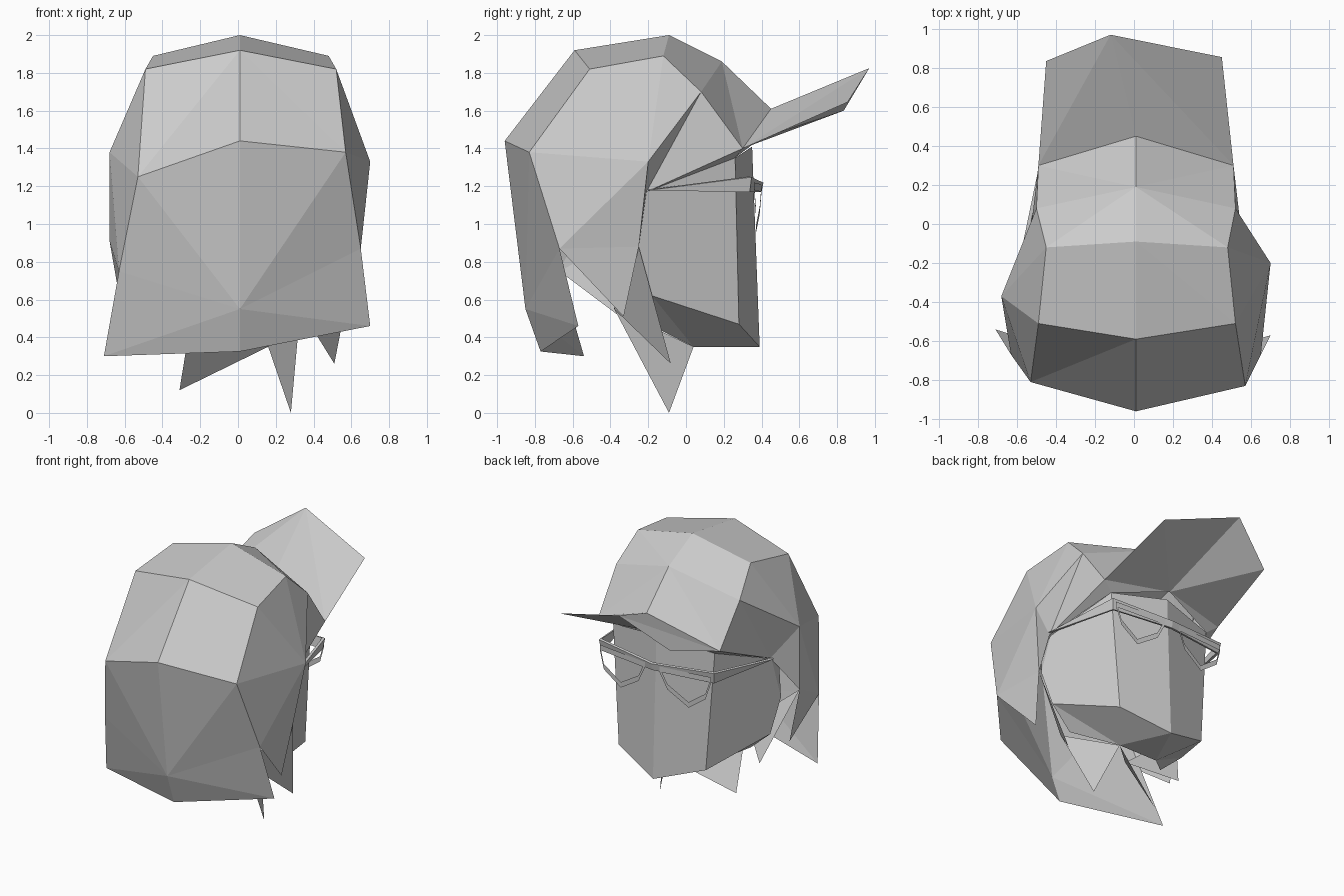
import bpy
import bmesh

cube = bpy.data.objects.get("Cube")
if cube:
    bpy.data.objects.remove(cube, do_unlink=True)

grey = bpy.data.materials.new("plain_grey")
grey.use_nodes = True
tone = (0.6, 0.6, 0.6, 1)
grey.diffuse_color = tone
grey.node_tree.nodes["Principled BSDF"].inputs["Base Color"].default_value = tone


def part(name, points, faces, mirror=False, thickness=0, rim=0):
    """Faceted part: each word in faces lists the corner letters of one face."""
    bm = bmesh.new()
    verts = {key: bm.verts.new(co) for key, co in points.items()}
    for word in faces.split():
        bm.faces.new([verts[key] for key in word])
    if rim:
        inner = bm.faces[:]
        bmesh.ops.inset_region(bm, faces=inner, thickness=rim, use_boundary=True)
        bmesh.ops.delete(bm, geom=inner, context='FACES')
    bmesh.ops.recalc_face_normals(bm, faces=bm.faces)
    mesh = bpy.data.meshes.new(name)
    bm.to_mesh(mesh)
    bm.free()
    mesh.materials.append(grey)
    obj = bpy.data.objects.new(name, mesh)
    bpy.context.collection.objects.link(obj)
    if mirror:
        mod = obj.modifiers.new("mirror", 'MIRROR')
        mod.merge_threshold = 0.002
    if thickness:
        mod = obj.modifiers.new("thickness", 'SOLIDIFY')
        mod.thickness = thickness
        mod.offset = 0
    return obj


# Key points: a crown, b back crown, c back, g back edge, k corner of the hair,
# f widest point, j front edge, t tip, h cap side, e temple, v cap front,
# d forehead corner; then n, w, x strand root, side tip and lower tip
right = dict(a=(0.48, -0.12, 1.89), b=(0.52, -0.51, 1.82), c=(0.57, -0.83, 1.38),
             g=(0.65, -0.67, 0.87), k=(0.70, -0.57, 0.46), f=(0.70, -0.2, 1.33),
             j=(0.63, -0.25, 0.88), t=(0.59, -0.33, 0.51), h=(0.52, 0.08, 1.70),
             e=(0.57, -0.21, 1.17), v=(0.51, 0.30, 1.40), d=(0.42, 0.26, 1.35))
left = dict(a=(-0.45, -0.12, 1.89), b=(-0.49, -0.51, 1.82), c=(-0.53, -0.81, 1.25),
            g=(-0.63, -0.67, 0.75), k=(-0.71, -0.54, 0.30), f=(-0.68, -0.37, 1.38),
            j=(-0.68, -0.37, 0.91), t=(-0.61, -0.35, 0.51), h=(-0.50, 0.08, 1.70),
            e=(-0.55, -0.21, 1.17), v=(-0.49, 0.30, 1.40), d=(-0.42, 0.26, 1.35))
middle = dict(m=(0.01, -0.09, 2), n=(0.01, -0.59, 1.92), o=(0.01, -0.96, 1.44),
              p=(0.01, -0.85, 0.55), q=(0.01, -0.77, 0.325),
              r=(0.01, 0.19, 1.86), s=(0.01, 0.45, 1.61), u=(0.01, 0.39, 1.45))
strands = dict(right=dict(n=(0.33, -0.38, 0.55), w=(0.51, -0.08, 0.26), x=(0.28, -0.09, 0)),
               left=dict(n=(-0.24, -0.38, 0.55), w=(-0.51, -0.14, 0.4), x=(-0.31, -0.15, 0.12)))

# Hair, cap and strands, once for each side
for side, pts in (("right", right), ("left", left)):
    every = {**pts, **middle}

    def pick(keys):
        return {key: every[key] for key in keys}

    part(side + "_hair_back", pick("mnopqabcgk"), "mab mbn nbc nco opc pcg pgk pkq")
    part(side + "_hair_side", pick("abcgfjthe"), "bcf cgf baf ahf gjf gtj hfe fje")
    part(side + "_cap", pick("amrshve"), "mar arh rhv rvs hve")
    part(side + "_cap_lining", pick("evdu"), "evd vud")
    part(side + "_hair_strands", dict(j=pts["j"], u=(0.16, 0.04, 0.35), **strands[side]),
         "jnw nux")

# Visor with a top and an underside
part("visor", dict(l=left["v"], m=middle["s"], u=middle["u"], r=right["v"],
                   a=(-0.45, 0.835, 1.60), b=(-0.12, 0.97, 1.825), c=(0.45, 0.855, 1.645)),
     "lmb lba mrb brc lua uab ubc ucr")

# Head: forehead, cheeks, jaw and underside
part("head", dict(a=(0, 0.35, 1.41), b=(0, 0.39, 0.35), c=(0.36, 0.28, 0.47),
                  d=right["d"], e=(0.56, -0.21, 1.17), f=(0.61, -0.25, 0.88),
                  g=(0.57, -0.18, 0.62), h=(0.16, 0.04, 0.35), i=(0, 0.04, 0.35),
                  j=(0.56, -0.3, 1.1), k=(0.4, -0.2, 0.47)),
     "abcd dcgfe ejf cbhg bih ghk gkf", mirror=True)

# Spectacles: arms with brow bar, and half-moon rims
part("spectacle_bar", dict(a=(0.58, -0.2, 1.18), b=(0.47, 0.34, 1.25), c=(0.46, 0.33, 1.17),
                           d=(0, 0.40, 1.22), e=(0, 0.39, 1.17)),
     "abc bced", mirror=True, thickness=0.02)
part("spectacle_rims", dict(a=(0.06, 0.40, 1.19), b=(0.46, 0.36, 1.20), c=(0.42, 0.37, 1.07),
                            d=(0.28, 0.37, 0.97), e=(0.12, 0.39, 1.07)),
     "abcde", mirror=True, thickness=0.04, rim=0.04)
